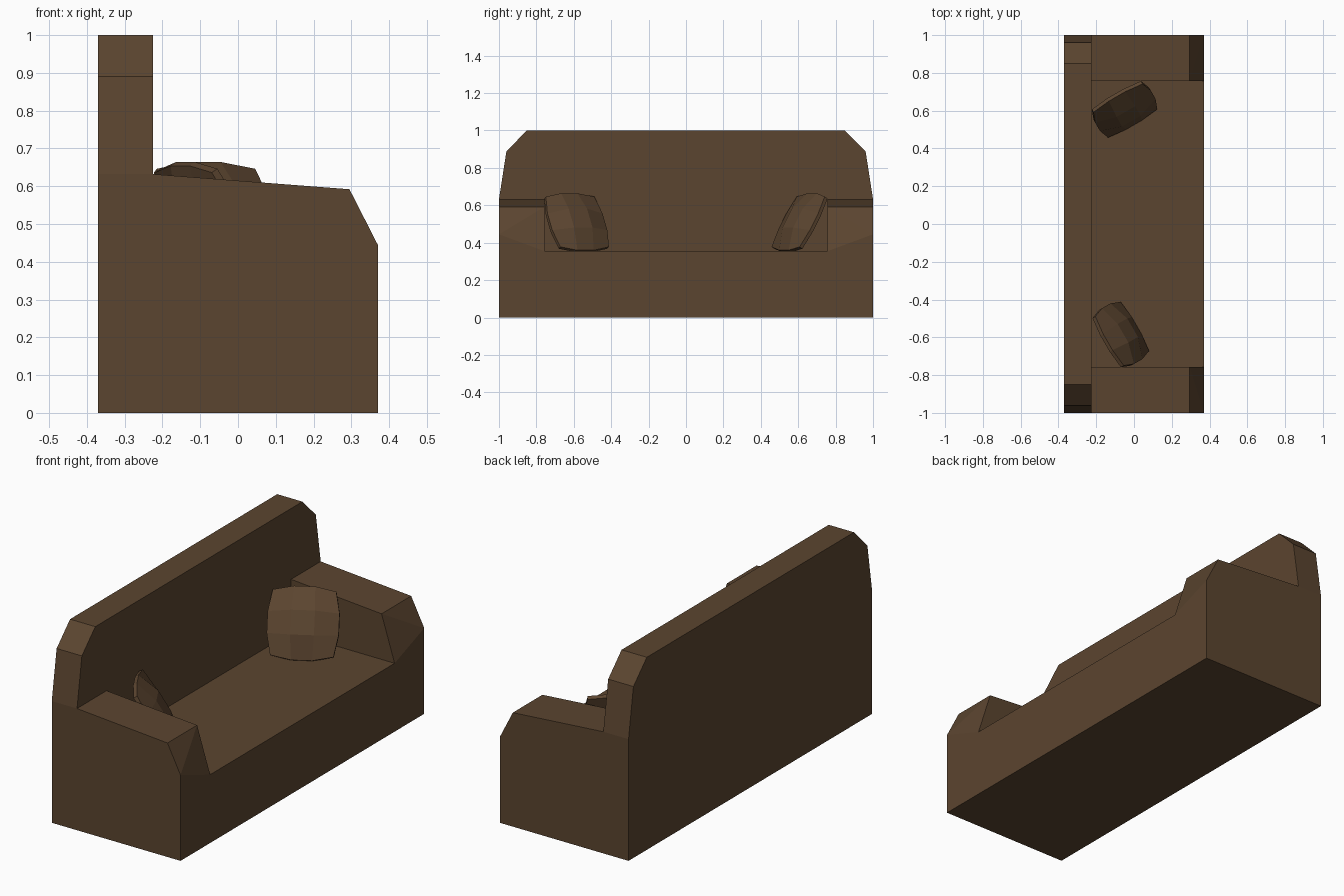
import bpy
import bmesh
from math import radians

cube = bpy.data.objects.get("Cube")
if cube:
    bpy.data.objects.remove(cube, do_unlink=True)

# One upholstery colour
brown = bpy.data.materials.new("brown_upholstery")
brown.use_nodes = True
colour = (0.105, 0.059, 0.029, 1.0)
brown.diffuse_color = colour
shader = brown.node_tree.nodes["Principled BSDF"]
shader.inputs["Base Color"].default_value = colour
shader.inputs["Roughness"].default_value = 0.9

HALF_DEPTH, HALF_LENGTH = 0.37, 1.0
SEAT_Z, SHOULDER_Z = 0.355, 0.632
BACK_X, ARM_Y = -0.225, 0.757


def finish(name, bm):
    """Turn a bmesh into a named, coloured object."""
    bmesh.ops.recalc_face_normals(bm, faces=bm.faces)
    mesh = bpy.data.meshes.new(name)
    bm.to_mesh(mesh)
    bm.free()
    mesh.materials.append(brown)
    obj = bpy.data.objects.new(name, mesh)
    bpy.context.collection.objects.link(obj)
    return obj


def loft(name, loop_a, loop_b, creases=()):
    """Solid between two matching loops; creases split bent side faces."""
    bm = bmesh.new()
    a = [bm.verts.new(p) for p in loop_a]
    b = [bm.verts.new(p) for p in loop_b]
    bm.faces.new(a)
    bm.faces.new(b)
    for i in range(len(a)):
        j = (i + 1) % len(a)
        bm.faces.new((a[i], a[j], b[j], b[i]))
    for i, j in creases:
        bmesh.ops.connect_verts(bm, verts=[a[i], b[j]])
    bmesh.ops.remove_doubles(bm, verts=bm.verts, dist=0.0001)
    bmesh.ops.dissolve_degenerate(bm, edges=bm.edges, dist=0.0001)
    return finish(name, bm)


# Seat base
corners = [(-1, -1), (1, -1), (1, 1), (-1, 1)]
loft("seat_base",
     [(x * HALF_DEPTH, y * HALF_LENGTH, 0) for x, y in corners],
     [(x * HALF_DEPTH, y * HALF_LENGTH, SEAT_Z) for x, y in corners])

# Backrest with clipped upper corners
half = [(HALF_LENGTH, SEAT_Z), (HALF_LENGTH, SHOULDER_Z), (0.96, 0.89), (0.85, 1.0)]
outline = half + [(-y, z) for y, z in reversed(half)]
loft("backrest",
     [(-HALF_DEPTH, y, z) for y, z in outline],
     [(BACK_X, y, z) for y, z in outline])

# Armrests with a sloping top and a twisted front bevel
top = [(BACK_X, SEAT_Z), (BACK_X, SHOULDER_Z), (0.295, 0.592)]
inner = top + [(HALF_DEPTH, SEAT_Z), (HALF_DEPTH, SEAT_Z)]
outer = top + [(HALF_DEPTH, 0.445), (HALF_DEPTH, SEAT_Z)]
for side, sign in (("right", -1), ("left", 1)):
    loft(side + "_armrest",
         [(x, sign * ARM_Y, z) for x, z in inner],
         [(x, sign * HALF_LENGTH, z) for x, z in outer],
         creases=[(2, 3)])


def cushion(name, location, turn):
    """Faceted cushion with barrelled edges, leaning back."""
    bm = bmesh.new()
    bmesh.ops.create_cube(bm, size=1)
    bmesh.ops.subdivide_edges(bm, edges=bm.edges, cuts=2, use_grid_fill=True)
    for v in bm.verts:
        x, y, z = v.co
        fall_x, fall_z = 1 - 4 * x * x, 1 - 4 * z * z
        v.co = (0.30 * x * (1 + 0.15 * fall_z),
                2 * y * (0.01 + 0.05 * fall_x * fall_z),
                0.31 * z * (1 + 0.15 * fall_x))
    obj = finish(name, bm)
    obj.location = location
    obj.rotation_euler = (radians(-30), 0, radians(turn))


# Two loose cushions in the corners
cushion("right_cushion", (-0.07, -0.585, 0.507), 120)
cushion("left_cushion", (-0.05, 0.607, 0.507), 30)
